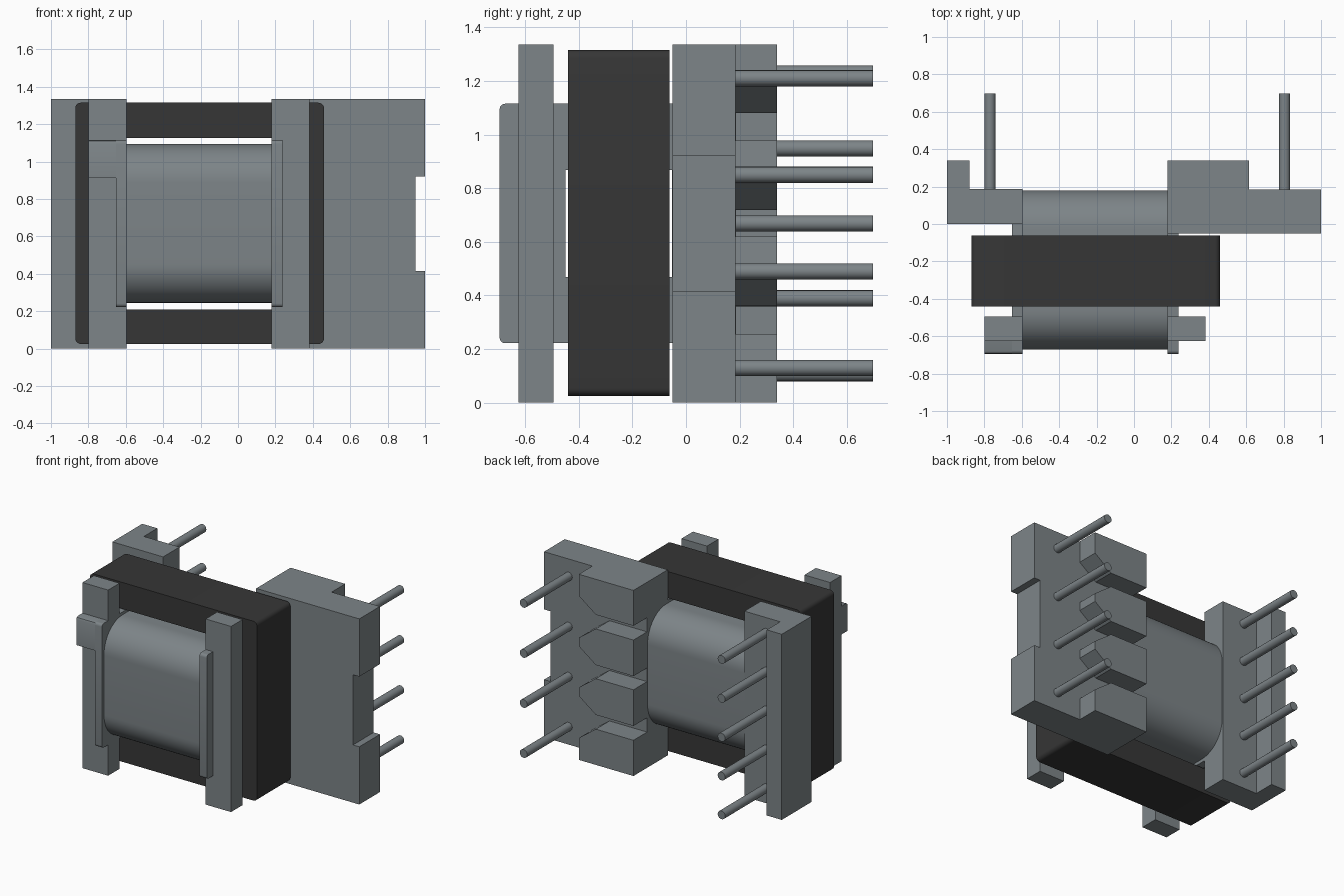
import bpy, bmesh, math
from mathutils import Vector

cube = bpy.data.objects.get("Cube")
if cube:
    bpy.data.objects.remove(cube, do_unlink=True)


def material(name, rgb):
    m = bpy.data.materials.new(name)
    m.use_nodes = True
    m.diffuse_color = (*rgb, 1)
    m.node_tree.nodes["Principled BSDF"].inputs["Base Color"].default_value = (*rgb, 1)
    return m


GREY = material("blue_grey_plastic", (0.205, 0.232, 0.246))
DARK = material("charcoal_ferrite", (0.037, 0.037, 0.037))


def rect(a0, a1, b0, b1, r=0.0, n=8):
    """Rectangle outline, with rounded corners when r > 0."""
    if not r:
        return [(a0, b0), (a1, b0), (a1, b1), (a0, b1)]
    centres = [(a1 - r, b1 - r), (a0 + r, b1 - r), (a0 + r, b0 + r), (a1 - r, b0 + r)]
    return [(ca + r * math.cos(math.pi / 2 * (q + i / n)),
             cb + r * math.sin(math.pi / 2 * (q + i / n)))
            for q, (ca, cb) in enumerate(centres) for i in range(n + 1)]


def prism(name, mat, axis, lo, hi, outline, holes=()):
    """Extrude an outline with holes along an axis from lo to hi."""
    place = {"x": lambda a, b: (lo, a, b),
             "y": lambda a, b: (a, lo, b),
             "z": lambda a, b: (a, b, lo)}[axis]
    bm = bmesh.new()
    edges = []
    for loop in (outline, *holes):
        vs = [bm.verts.new(place(*p)) for p in loop]
        edges += [bm.edges.new((v, vs[i - 1])) for i, v in enumerate(vs)]
    if holes:
        bmesh.ops.triangle_fill(bm, use_beauty=True, edges=edges)
    else:
        bm.faces.new(vs)
    ext = bmesh.ops.extrude_face_region(bm, geom=bm.faces[:])
    step = Vector([(hi - lo) * (c == axis) for c in "xyz"])
    bmesh.ops.translate(bm, vec=step, verts=[g for g in ext["geom"]
                                             if isinstance(g, bmesh.types.BMVert)])
    bmesh.ops.recalc_face_normals(bm, faces=bm.faces[:])
    mesh = bpy.data.meshes.new(name)
    bm.to_mesh(mesh)
    bm.free()
    mesh.materials.append(mat)
    ob = bpy.data.objects.new(name, mesh)
    bpy.context.collection.objects.link(ob)
    bpy.ops.object.select_all(action="DESELECT")
    ob.select_set(True)
    bpy.context.view_layer.objects.active = ob
    bpy.ops.object.shade_smooth_by_angle(angle=math.radians(30))
    return ob


H = 1.335                                   # overall height
LEG = (0.475, 0.86)                         # centre leg, bottom and top

# Core: closed frame with a centre leg running through the winding
prism("core", DARK, "y", -0.44, -0.062, rect(-0.87, 0.46, 0.025, 1.315, 0.03, 5),
      [rect(-0.665, 0.255, 0.21, LEG[0]), rect(-0.665, 0.255, LEG[1], 1.125)])

# Winding and its two end flanges, hollow around the centre leg
bore = [rect(-0.45, -0.052, 0.468, 0.867)]
prism("winding", GREY, "x", -0.596, 0.18, rect(-0.672, 0.18, 0.245, 1.095, 0.21, 14), bore)
for name, x0, x1 in (("right_flange", -0.652, -0.596), ("left_flange", 0.18, 0.238)):
    prism(name, GREY, "x", x0, x1, rect(-0.695, 0.175, 0.222, 1.115, 0.02, 4), bore)

# Front posts and the guide tab on the right flange
prism("right_front_post", GREY, "z", 0, H, rect(-0.8, -0.596, -0.625, -0.495))
prism("left_front_post", GREY, "z", 0, H, rect(0.18, 0.382, -0.625, -0.495))
prism("guide_tab", GREY, "x", -0.8, -0.652,
      [(-0.495, 0.912), (-0.695, 0.912), (-0.695, 1.095), (-0.689, 1.109),
       (-0.675, 1.115), (-0.495, 1.115)])

# Right terminal block with raised outer rim
prism("right_terminal_block", GREY, "z", 0, H,
      [(-1, 0), (-0.596, 0), (-0.596, 0.187), (-0.88, 0.187), (-0.88, 0.34), (-1, 0.34)])

# Left terminal block, notched at its outer edge
prism("left_terminal_block", GREY, "y", -0.05, 0.185,
      [(0.18, 0), (1, 0), (1, 0.415), (0.95, 0.415), (0.95, 0.92), (1, 0.92), (1, H), (0.18, H)])

# Wire guide teeth: tapered at the outer end, except along the block's ends
for i, (z0, z1) in enumerate([(0, 0.257), (0.36, 0.62), (0.718, 0.978), (1.08, H)]):
    low = [(0.615, 0)] if i == 0 else [(0.48, z0), (0.615, z0 + 0.1)]
    high = [(0.615, H)] if i == 3 else [(0.615, z1 - 0.1), (0.48, z1)]
    prism(f"wire_guide_tooth_{i + 1}", GREY, "y", 0.185, 0.34,
          [(0.18, z0), *low, *high, (0.18, z1)])

# Terminal pins: four on the left, five on the right
for side, x, z0, pitch, count in (("left", 0.805, 0.13, 0.36, 4), ("right", -0.77, 0.11, 0.2795, 5)):
    for i in range(count):
        z = z0 + i * pitch
        prism(f"{side}_pin_{i + 1}", GREY, "y", 0.18, 0.697,
              [(x + 0.03 * math.cos(math.tau * k / 20), z + 0.03 * math.sin(math.tau * k / 20))
               for k in range(20)])
